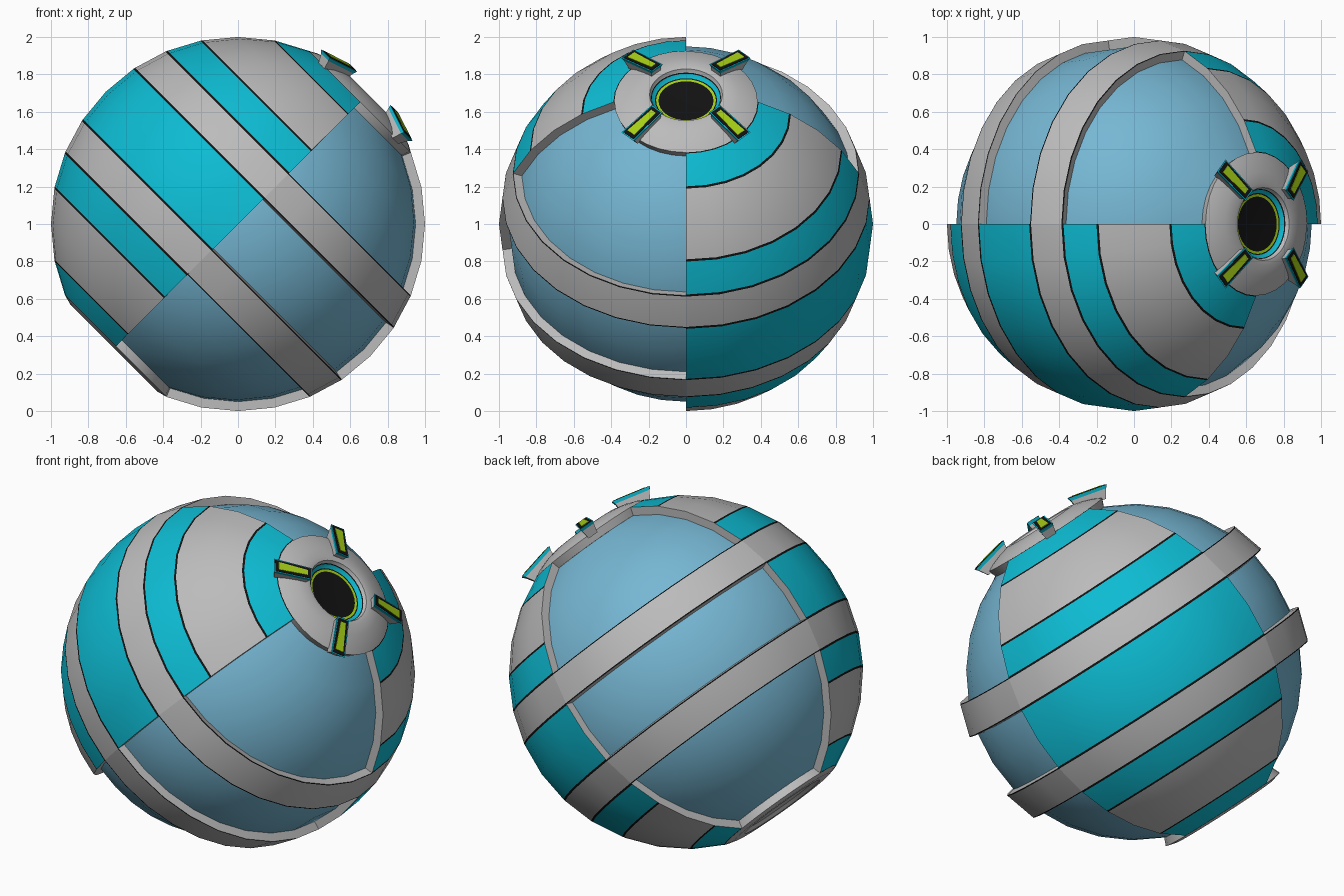
import bpy, bmesh, math
from mathutils import Matrix, Vector

if "Cube" in bpy.data.objects:
    bpy.data.objects.remove(bpy.data.objects["Cube"])

# Everything is built upright around z, then tilted 45 degrees onto the ball's axis
TILT = Matrix.Translation((0, 0, 1)) @ Matrix.Rotation(math.radians(45), 4, 'Y')
STEP = 11.25          # 32-sided ball
GLASS_R = 0.95

COLOURS = {
    "grey": (0.50, 0.50, 0.50, 1),
    "teal": (0.004, 0.50, 0.65, 1),
    "pale_blue": (0.18, 0.47, 0.65, 1),
    "black": (0.006, 0.006, 0.006, 1),
    "lime": (0.38, 0.62, 0.008, 1),
}
NAMES = list(COLOURS)
MATS = []
for n, c in COLOURS.items():
    m = bpy.data.materials.new(n)
    m.diffuse_color = c
    m.use_nodes = True
    m.node_tree.nodes["Principled BSDF"].inputs["Base Color"].default_value = m.diffuse_color
    MATS.append(m)
GREY, TEAL, BLUE, BLACK, LIME = range(5)


def finish(bm, name, matrix=TILT, smooth=True):
    bm.normal_update()
    me = bpy.data.meshes.new(name)
    bm.to_mesh(me)
    bm.free()
    for m in MATS:
        me.materials.append(m)
    ob = bpy.data.objects.new(name, me)
    bpy.context.collection.objects.link(ob)
    ob.matrix_world = matrix
    if smooth:
        bpy.ops.object.select_all(action='DESELECT')
        ob.select_set(True)
        bpy.context.view_layer.objects.active = ob
        bpy.ops.object.shade_smooth_by_angle(angle=math.radians(35))
    return ob


def ball_point(lon, lat, r=1.0):
    a, b = math.radians(lon), math.radians(lat)
    return Vector((r * math.cos(b) * math.cos(a), r * math.cos(b) * math.sin(a), r * math.sin(b)))


def shell(name, rows, lon0, lon1):
    """Curved panel; rows = [(lat, colour of the row above it)...], edges turned inward to the glass."""
    bm = bmesh.new()
    n = round((lon1 - lon0) / STEP)
    grid = [[bm.verts.new(ball_point(lon0 + STEP * i, lat)) for i in range(n + 1)] for lat, _ in rows]
    for j in range(len(rows) - 1):
        for i in range(n):
            f = bm.faces.new((grid[j][i], grid[j][i + 1], grid[j + 1][i + 1], grid[j + 1][i]))
            f.material_index = rows[j][1]
    rim = [e for e in bm.edges if e.is_boundary]
    ext = bmesh.ops.extrude_edge_only(bm, edges=rim)["geom"]
    for g in ext:
        if isinstance(g, bmesh.types.BMVert):
            g.co *= 0.94
        elif isinstance(g, bmesh.types.BMFace):
            g.material_index = GREY
    bmesh.ops.recalc_face_normals(bm, faces=bm.faces)
    probe = max(bm.faces, key=lambda f: f.calc_center_median().length)
    if probe.normal.dot(probe.calc_center_median()) < 0:
        bmesh.ops.reverse_faces(bm, faces=bm.faces)
    return finish(bm, name)


def lathe(name, profile, n=32):
    """profile = [(radius, height, colour of the following ring)...], listed bottom-out to top-in."""
    bm = bmesh.new()
    rings = []
    for r, z, _ in profile:
        rings.append([bm.verts.new((r * math.cos(2 * math.pi * i / n), r * math.sin(2 * math.pi * i / n), z))
                      for i in range(n)])
    for j in range(len(profile) - 1):
        for i in range(n):
            k = (i + 1) % n
            f = bm.faces.new((rings[j][i], rings[j][k], rings[j + 1][k], rings[j + 1][i]))
            f.material_index = profile[j][2]
    bmesh.ops.remove_doubles(bm, verts=bm.verts, dist=1e-5)
    return finish(bm, name)


# Latitude rows: colour stripes separated by thin black seams
S = 0.35
STRIPES = [(-67.5, TEAL), (-56.25, GREY), (-33.75, TEAL), (-22.5, GREY), (-11.25, TEAL),
           (11.25, GREY), (22.5, TEAL), (33.75, GREY), (56.25, TEAL), (67.5, None)]
rows = []
for (lat, col), (nxt, _) in zip(STRIPES, STRIPES[1:]):
    rows += [(lat - S if rows else lat, BLACK), (lat + S, col)]
    rows += [(lat + STEP * k, col) for k in range(1, round((nxt - lat) / STEP))]
rows += [(67.5 - S, BLACK), (67.5, None)]

# Two opposite striped quarter shells
shell("striped_shell_front", rows, 180, 270)
shell("striped_shell_back", rows, 0, 90)

# Grey bands crossing the two glass quarters
for side, lon in (("front", 270), ("back", 90)):
    for label, lo in (("upper", 11.25), ("lower", -22.5)):
        hi = lo + STEP
        shell(f"{label}_band_{side}",
              [(lo, BLACK), (lo + S, GREY), (hi - S, BLACK), (hi, None)], lon, lon + 90)

# Inner pale blue ball
lathe("inner_ball", [(GLASS_R * math.cos(math.radians(a)), GLASS_R * math.sin(math.radians(a)), BLUE)
                     for a in [-67.5 + STEP * k for k in range(13)]])

# Top cap: rounded collar, teal throat, lime ring and black eye
lathe("top_collar", [(0.364, 0.878, GREY), (0.383, 0.924, GREY), (0.345, 0.945, GREY), (0.28, 0.968, GREY),
                     (0.22, 0.982, GREY), (0.195, 0.978, GREY), (0.187, 0.958, BLACK), (0.183, 0.953, TEAL),
                     (0.166, 0.936, BLACK), (0.160, 0.934, LIME), (0.147, 0.932, BLACK), (0, 0.93, BLACK)])

# Bottom cap: flat foot with a shallow recess
lathe("bottom_foot", [(0, -0.918, GREY), (0.24, -0.918, GREY), (0.26, -0.938, GREY),
                      (0.33, -0.938, GREY), (0.383, -0.924, GREY), (0.364, -0.878, GREY)])


def slab(bm, z0, z1, lo, hi, colour):
    """Tapered slab; lo and hi = (half length, inner half width, outer half width)."""
    vs = []
    for z, (l, wi, wo) in ((z0, lo), (z1, hi)):
        vs.append([bm.verts.new(p) for p in ((-l, -wi, z), (l, -wo, z), (l, wo, z), (-l, wi, z))])
    faces = [vs[0][::-1], vs[1]]
    faces += [(vs[0][i], vs[0][(i + 1) % 4], vs[1][(i + 1) % 4], vs[1][i]) for i in range(4)]
    for f in faces:
        bm.faces.new(f).material_index = colour


# Four flared lamps around the collar
for k in range(4):
    bm = bmesh.new()
    slab(bm, -0.075, -0.018, (0.085, 0.028, 0.030), (0.105, 0.036, 0.040), GREY)
    slab(bm, -0.018, 0.0, (0.105, 0.036, 0.040), (0.116, 0.040, 0.045), TEAL)
    slab(bm, 0.0, 0.003, (0.108, 0.033, 0.038), (0.108, 0.033, 0.038), BLACK)
    slab(bm, 0.003, 0.006, (0.088, 0.017, 0.026), (0.088, 0.017, 0.026), LIME)
    place = (TILT @ Matrix.Rotation(math.radians(45 + 90 * k), 4, 'Z')
             @ Matrix.Translation((0.33, 0, 1.0)) @ Matrix.Rotation(math.radians(13), 4, 'Y'))
    finish(bm, f"lamp_{k + 1}", place, smooth=False)
